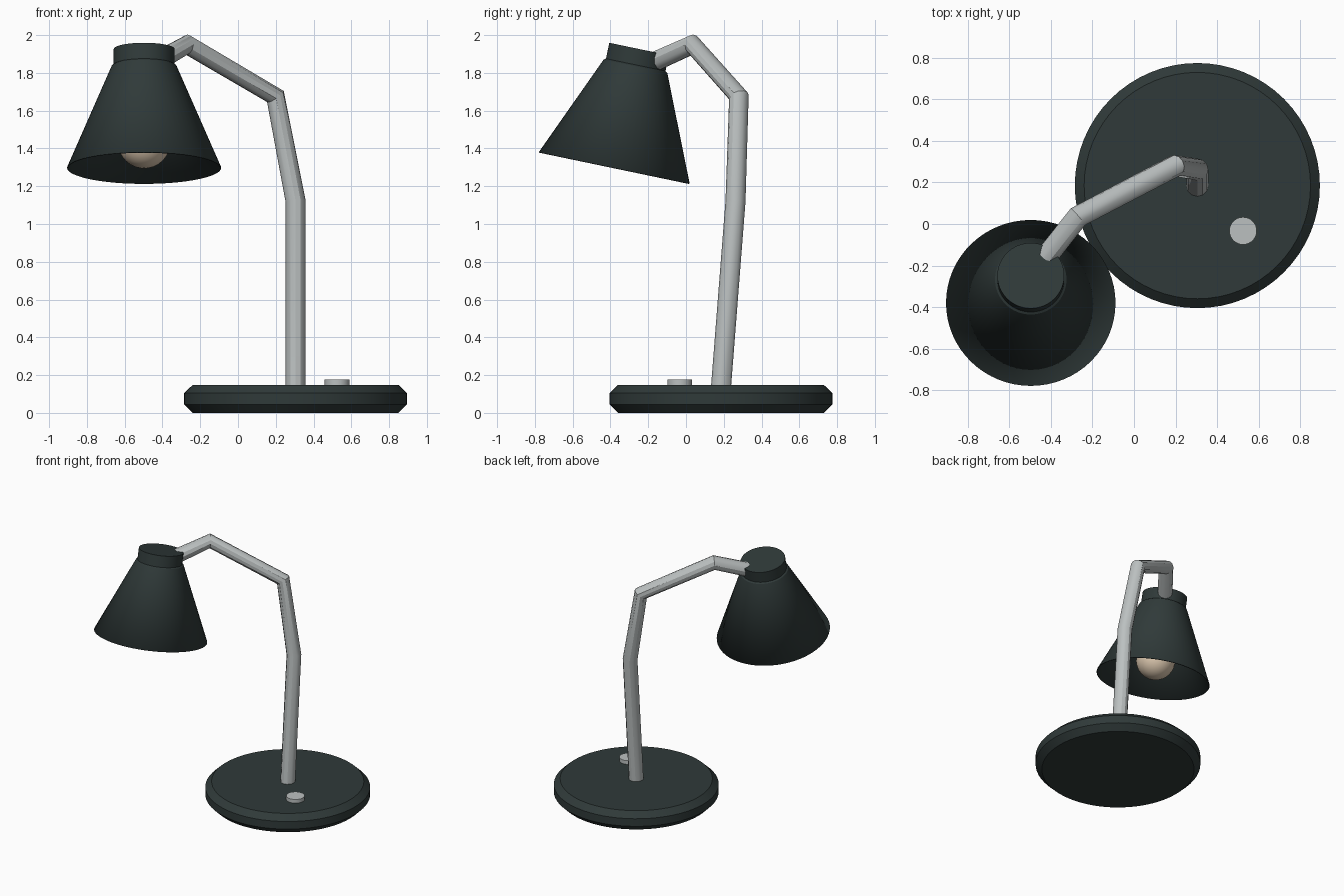
import bpy
import math
from mathutils import Vector, Matrix

cube = bpy.data.objects.get("Cube")
if cube:
    bpy.data.objects.remove(cube, do_unlink=True)


def make_material(name, color, roughness):
    mat = bpy.data.materials.new(name)
    mat.use_nodes = True
    mat.diffuse_color = (*color, 1)
    bsdf = next(n for n in mat.node_tree.nodes if n.type == 'BSDF_PRINCIPLED')
    bsdf.inputs["Base Color"].default_value = (*color, 1)
    bsdf.inputs["Roughness"].default_value = roughness
    return mat


DARK = make_material("dark green grey", (0.029, 0.042, 0.041), 0.5)
METAL = make_material("light grey metal", (0.5, 0.53, 0.53), 0.4)
GLOW = make_material("warm bulb", (0.72, 0.58, 0.43), 0.4)


def smooth(obj, angle=30):
    bpy.ops.object.select_all(action='DESELECT')
    obj.select_set(True)
    bpy.context.view_layer.objects.active = obj
    bpy.ops.object.shade_smooth_by_angle(angle=math.radians(angle))


def lathe(name, profile, mat, matrix, sides=64):
    """Revolve (radius, height) points; zero-radius ends become poles."""
    verts, rings, faces = [], [], []
    for r, h in profile:
        start = len(verts)
        count = sides if r > 0 else 1
        for i in range(count):
            a = math.tau * i / sides
            verts.append((r * math.cos(a), r * math.sin(a), h))
        rings.append([start + i % count for i in range(sides)])
    for low, high in zip(rings, rings[1:]):
        for i in range(sides):
            j = (i + 1) % sides
            loop = (low[i], low[j], high[j], high[i])
            faces.append(tuple(dict.fromkeys(loop)))
    mesh = bpy.data.meshes.new(name)
    mesh.from_pydata(verts, [], faces)
    mesh.materials.append(mat)
    obj = bpy.data.objects.new(name, mesh)
    bpy.context.collection.objects.link(obj)
    obj.matrix_world = matrix
    smooth(obj)
    return obj


# Round base with chamfered edges, and its switch button
lathe("base", [(0, 0), (0.545, 0), (0.59, 0.045), (0.59, 0.105), (0.545, 0.148), (0, 0.148)],
      DARK, Matrix.Translation((0.305, 0.185, 0)))
lathe("switch_button", [(0, 0), (0.066, 0), (0.066, 0.04), (0, 0.04)],
      METAL, Matrix.Translation((0.525, -0.033, 0.137)), 32)

# Bent tubular arm
path = [(0.305, 0.184, 0.12), (0.305, 0.262, 1.12), (0.198, 0.28, 1.675),
        (-0.27, 0.035, 1.95), (-0.42, -0.155, 1.865)]
curve = bpy.data.curves.new("arm", 'CURVE')
curve.dimensions = '3D'
curve.bevel_depth = 0.053
curve.bevel_resolution = 4
curve.use_fill_caps = True
spline = curve.splines.new('POLY')
spline.points.add(len(path) - 1)
for point, co in zip(spline.points, path):
    point.co = (*co, 1)
arm = bpy.data.objects.new("arm", curve)
bpy.context.collection.objects.link(arm)
curve.materials.append(METAL)
bpy.ops.object.select_all(action='DESELECT')
arm.select_set(True)
bpy.context.view_layer.objects.active = arm
bpy.ops.object.convert(target='MESH')
smooth(bpy.context.view_layer.objects.active, 30)

# Tilted lamp head: local origin at the rim centre, local z along its axis
head = Matrix.Translation((-0.497, -0.38, 1.297)) @ Matrix.Rotation(math.radians(-11.8), 4, 'X')
shade = lathe("shade", [(0.408, 0), (0.172, 0.55), (0.16, 0.558), (0, 0.558)], DARK, head)
wall = shade.modifiers.new("wall", 'SOLIDIFY')
wall.thickness = 0.006
wall.offset = -1
lathe("shade_cap", [(0, 0.54), (0.161, 0.54), (0.161, 0.643), (0, 0.643)], DARK, head)
lathe("bulb_socket", [(0, 0.27), (0.07, 0.27), (0.07, 0.55), (0, 0.55)], DARK, head, 32)

# Round bulb
arc = [(0.14 * math.sin(math.pi * i / 16), 0.14 - 0.14 * math.cos(math.pi * i / 16))
       for i in range(1, 16)]
lathe("bulb", [(0, 0)] + arc + [(0, 0.28)], GLOW, head, 32)
